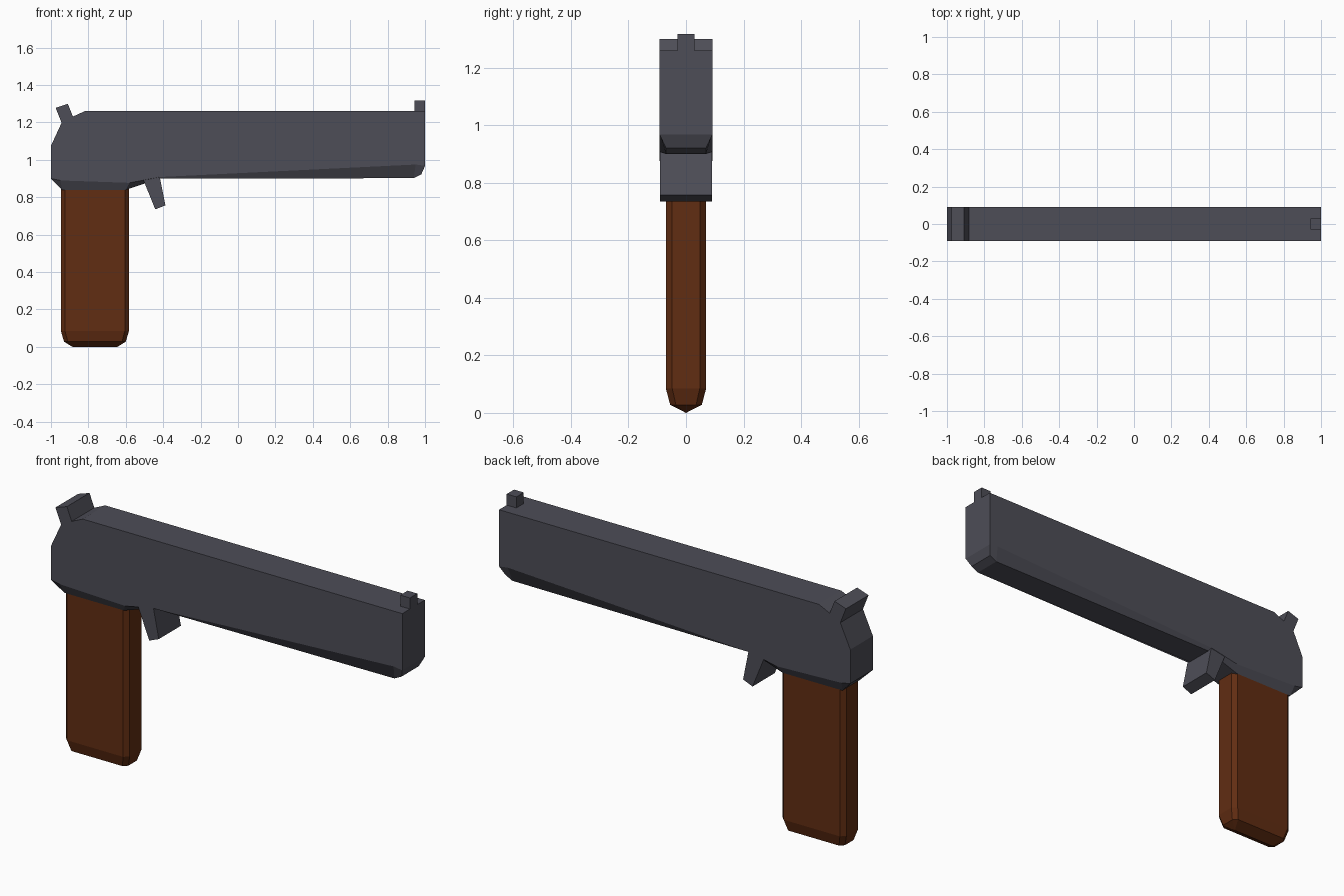
import bpy, bmesh

if "Cube" in bpy.data.objects:
    bpy.data.objects.remove(bpy.data.objects["Cube"])


def material(name, rgb):
    m = bpy.data.materials.new(name)
    m.diffuse_color = (*rgb, 1)
    m.use_nodes = True
    m.node_tree.nodes["Principled BSDF"].inputs["Base Color"].default_value = m.diffuse_color
    return m


METAL = material("dark_metal", (0.075, 0.075, 0.095))
WOOD = material("brown_wood", (0.12, 0.026, 0.006))


def finish(bm, name, mat):
    bmesh.ops.recalc_face_normals(bm, faces=bm.faces)
    me = bpy.data.meshes.new(name)
    bm.to_mesh(me)
    bm.free()
    me.materials.append(mat)
    ob = bpy.data.objects.new(name, me)
    bpy.context.collection.objects.link(ob)
    return ob


def slab(name, profile, half, mat):
    """Extrude an XZ profile symmetrically along y."""
    bm = bmesh.new()
    l, r = ([bm.verts.new((x, y, z)) for x, z in profile] for y in (-half, half))
    bm.faces.new(l)
    bm.faces.new(r[::-1])
    n = len(profile)
    for i in range(n):
        j = (i + 1) % n
        bm.faces.new((l[i], r[i], r[j], l[j]))
    return finish(bm, name, mat)


# Body: flat sides, with a tapering chamfer down to a narrower underside
upper = [(1, 1.26), (-0.82, 1.26), (-0.89, 1.228), (-0.94, 1.205), (-1, 1.075)]
lower = [(-1, 0.90), (-0.95, 0.89), (-0.58, 0.877), (-0.42, 0.908), (0.95, 0.975), (1, 0.968)]
under = [(-0.975, 0.875), (-0.94, 0.84), (-0.60, 0.84), (-0.42, 0.90), (0.94, 0.902), (0.98, 0.922)]
bm = bmesh.new()
outer, inner = [], []
for s in (-1, 1):
    o = [bm.verts.new((x, s * 0.092, z)) for x, z in upper + lower]
    b = [bm.verts.new((x, s * 0.07, z)) for x, z in under]
    bm.faces.new(o)
    low = o[len(upper):]
    for i in range(len(under) - 1):
        bm.faces.new((low[i], low[i + 1], b[i + 1], b[i]))
    outer.append(o + b[::-1])
    inner.append(b)
rim = [o[:len(upper) + 1] for o in outer]
for i in range(len(upper)):
    bm.faces.new((rim[0][i], rim[0][i + 1], rim[1][i + 1], rim[1][i]))
for i in range(len(under) - 1):
    bm.faces.new((inner[0][i], inner[0][i + 1], inner[1][i + 1], inner[1][i]))
k = len(upper)
last = k + len(lower) - 1
# rear and muzzle lips, then the muzzle face
bm.faces.new((outer[0][k], outer[1][k], inner[1][0], inner[0][0]))
bm.faces.new((outer[0][last], outer[1][last], inner[1][-1], inner[0][-1]))
bm.faces.new((outer[0][0], outer[1][0], outer[1][last], outer[0][last]))
finish(bm, "body", METAL)

# Hammer, trigger and front sight
slab("hammer", [(-0.975, 1.278), (-0.91, 1.30), (-0.88, 1.225), (-0.94, 1.19)], 0.092, METAL)
slab("trigger", [(-0.505, 0.89), (-0.42, 0.915), (-0.388, 0.757), (-0.442, 0.735)], 0.09, METAL)
slab("front_sight", [(0.945, 1.25), (1, 1.25), (1, 1.317), (0.945, 1.317)], 0.03, METAL)

# Grip: chamfered column tapering to a ridge at the base
bm = bmesh.new()
cx = -0.765
rings = [(0.86, 0.182, 0.07, 0.022), (0.085, 0.182, 0.07, 0.022), (0.028, 0.165, 0.055, 0.02)]
for z, hx, hy, c in rings:
    for sx in (-1, 1):
        for sy in (-1, 1):
            bm.verts.new((cx + sx * hx, sy * (hy - c), z))
            bm.verts.new((cx + sx * (hx - c), sy * hy, z))
for sx in (-1, 1):
    bm.verts.new((cx + sx * 0.12, 0, 0))
bmesh.ops.convex_hull(bm, input=bm.verts)
bmesh.ops.dissolve_limit(bm, angle_limit=0.01, verts=bm.verts, edges=bm.edges)
finish(bm, "grip", WOOD)
